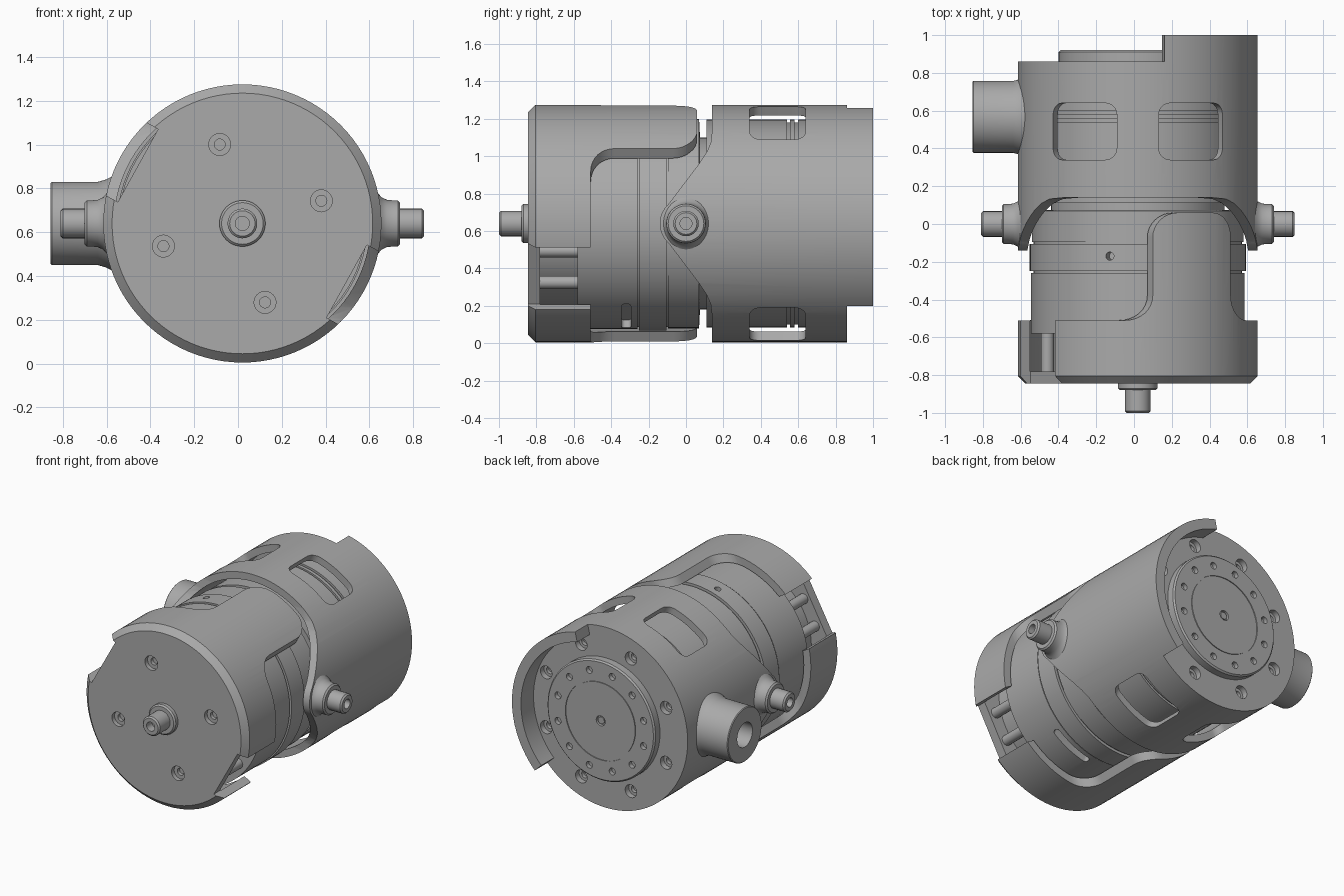
import bpy, bmesh
from math import sin, cos, pi, radians
from mathutils import Matrix, Vector

cube = bpy.data.objects.get("Cube")
if cube:
    bpy.data.objects.remove(cube, do_unlink=True)

metal = bpy.data.materials.new("grey metal")
metal.use_nodes = True
metal.diffuse_color = (0.4, 0.4, 0.4, 1)
metal.node_tree.nodes["Principled BSDF"].inputs["Base Color"].default_value = metal.diffuse_color

CENTRE = Vector((0.02, 0, 0.64))
R = 0.635          # outer shell radius
WALL = 0.585       # inner shell radius
ROLL = 61          # roll of the front shell about the long axis


def matrix(u, v, w):
    return Matrix.Translation(CENTRE) @ Matrix((u, v, w)).transposed().to_4x4()


AXIAL = matrix((1, 0, 0), (0, 0, -1), (0, 1, 0))     # local z runs along the body
SIDE = matrix((0, 1, 0), (0, 0, 1), (1, 0, 0))       # local z runs across it


def radial(deg, y=0.0):
    """Local z points outward at an angle, local y runs along the body."""
    a = radians(deg)
    m = matrix((sin(a), 0, -cos(a)), (0, 1, 0), (cos(a), 0, sin(a)))
    return m @ Matrix.Translation((0, y, 0))


def at_face(deg, rad, y):
    a = radians(deg)
    return Matrix.Translation((rad * cos(a), 0, rad * sin(a))) @ AXIAL @ Matrix.Translation((0, 0, y))


def finish(name, bm, mat):
    bmesh.ops.recalc_face_normals(bm, faces=bm.faces)
    bm.transform(mat)
    mesh = bpy.data.meshes.new(name)
    bm.to_mesh(mesh)
    bm.free()
    mesh.materials.append(metal)
    obj = bpy.data.objects.new(name, mesh)
    bpy.context.collection.objects.link(obj)
    smooth(mesh)
    return obj


def smooth(mesh):
    mesh.shade_smooth()
    mesh.set_sharp_from_angle(angle=radians(28))


def lathe(name, profile, mat, steps=96):
    """Revolve (radius, height) points about local z."""
    bm = bmesh.new()
    vs = [bm.verts.new((r, 0, h)) for r, h in profile]
    for a, b in zip(vs, vs[1:] + vs[:1]):
        if a.co.x > 0 or b.co.x > 0:
            bm.edges.new((a, b))
    bmesh.ops.spin(bm, geom=bm.verts[:] + bm.edges[:], cent=(0, 0, 0),
                   axis=(0, 0, 1), angle=2 * pi, steps=steps)
    bmesh.ops.remove_doubles(bm, verts=bm.verts, dist=1e-5)
    return finish(name, bm, mat)


def drum(r, low, high, mat, steps=24, name="cutter"):
    return lathe(name, [(0, low), (r, low), (r, high), (0, high)], mat, steps)


def prism(points, low, high, mat, name="cutter"):
    bm = bmesh.new()
    face = bm.faces.new([bm.verts.new((x, y, low)) for x, y in points])
    moved = bmesh.ops.extrude_face_region(bm, geom=[face])["geom"]
    bmesh.ops.translate(bm, vec=(0, 0, high - low),
                        verts=[g for g in moved if isinstance(g, bmesh.types.BMVert)])
    return finish(name, bm, mat)


def arc(cx, cy, r, start, end, n=8):
    return [(cx + r * cos(radians(start + (end - start) * i / n)),
             cy + r * sin(radians(start + (end - start) * i / n))) for i in range(n + 1)]


def rounded(w, h, r):
    pts = []
    for sx, sy, a in ((1, 1, 0), (-1, 1, 90), (-1, -1, 180), (1, -1, 270)):
        pts += arc(sx * (w / 2 - r), sy * (h / 2 - r), r, a, a + 90, 6)
    return pts


def flip(points, axis):
    return [(-x, y) if axis == 0 else (x, -y) for x, y in points]


def cut(obj, cutters):
    """Subtract the cutters, bake the result and remove them."""
    for c in cutters:
        mod = obj.modifiers.new("cut", 'BOOLEAN')
        mod.operation, mod.solver, mod.object = 'DIFFERENCE', 'EXACT', c
    bpy.context.view_layer.update()
    baked = bpy.data.meshes.new_from_object(
        obj.evaluated_get(bpy.context.evaluated_depsgraph_get()))
    obj.modifiers.clear()
    obj.data = baked
    smooth(baked)
    for c in cutters:
        bpy.data.objects.remove(c, do_unlink=True)


# Front shell: a cup with two arms reaching backward
front = lathe("front_shell", [(0, -0.845), (0.595, -0.845), (R, -0.805), (R, 0.06),
                              (0.58, 0.06), (0.58, -0.78), (0, -0.78)], AXIAL)
W = 0.236
side = ([(0.9, -0.51)] + arc(W + 0.13, -0.38, 0.13, 270, 180)
        + arc(W - 0.13, -0.07, 0.13, 0, 90) + [(W - 0.13, 0.3), (0.9, 0.3)])
cutters = [prism(p, -1, 1, radial(ROLL)) for p in (side, flip(side, 0))]
notch = [(-0.19, -1), (0.19, -1), (0.19, -0.4), (-0.19, -0.4)]
for turn in (90, 270):
    cutters.append(prism(notch, 0.545, 0.9, radial(ROLL + turn)))
for i in range(4):
    place = at_face(ROLL - 45 + 90 * i, 0.375, -0.845)
    cutters += [drum(0.05, -0.1, 0.03, place), drum(0.025, -0.1, 0.055, place)]
cut(front, cutters)

# Inner body: grooved motor and joint housing
body = lathe("inner_body", [
    (0, -0.58), (0.565, -0.58), (0.565, -0.26), (0.553, -0.26), (0.553, -0.25),
    (0.572, -0.25), (0.572, -0.105), (0.553, -0.105), (0.553, -0.095), (0.56, -0.095),
    (0.56, 0.07), (0.46, 0.075), (0.46, 0.11), (0.555, 0.11), (0.555, 0.54),
    (0.54, 0.54), (0.54, 0.555), (0.555, 0.555), (0.555, 0.58), (0.54, 0.58),
    (0.54, 0.6), (0.555, 0.6), (0.555, 0.79), (0, 0.79)], AXIAL)
cut(body, [drum(0.022, 0.5, 0.7, radial(105, -0.17)),
           prism(rounded(0.3, 0.05, 0.02), 0.5, 0.7, radial(295, -0.32))])
drum(0.45, -0.79, -0.57, AXIAL, 64, "front_core")
for turn in (80, 102, 260, 282):
    drum(0.035, -0.79, -0.57, at_face(ROLL + turn, 0.5, 0), 16, "spacer_post")

# Rear shell: tapered side arms, windows and a partial rear lip
rear = lathe("rear_shell", [(WALL, -0.14), (R, -0.14), (R, 1), (0.565, 1), (0.565, 0.86),
                            (0, 0.86), (0, 0.78), (WALL, 0.78)], AXIAL)
taper = ([(-0.5, 0)] + arc(0, 0, 0.14, 180, 132)
         + [(0.07, 0.32), (0.11, 0.38), (0.132, 0.43), (0.14, 0.5), (0.14, 0.9), (-0.5, 0.9)])
cutters = [prism(p, -1, 1, SIDE) for p in (taper, flip(taper, 1))]
for deg in (62.5, 117.5, 242.5, 297.5):
    cutters.append(prism(rounded(0.38, 0.3, 0.06), 0.45, 0.8, radial(deg, 0.49)))
wedge = [(0, 0)] + [(1.2 * cos(radians(a)), -1.2 * sin(radians(a))) for a in (77, 137, 197, 257, 316)]
cutters.append(prism(wedge, 0.86, 1.1, AXIAL))
for i in range(8):
    place = at_face(22.5 + 45 * i, 0.505, 0.86)
    cutters += [drum(0.045, -0.04, 0.1, place), drum(0.025, -0.065, 0.1, place)]
cut(rear, cutters)

# Rear flange disc with a ring groove and small screw holes
disc = lathe("rear_disc", [(0, 0.85), (0.42, 0.85), (0.42, 0.91), (0.41, 0.92), (0.275, 0.92),
                           (0.275, 0.914), (0.268, 0.914), (0.268, 0.92), (0, 0.92)], AXIAL)
holes = [drum(0.024, 0.89, 1, at_face(15 + 30 * i, 0.345, 0), 16) for i in range(12)]
cut(disc, holes + [drum(0.035, 0.9, 1, AXIAL)])
drum(0.025, 0.88, 0.915, AXIAL, 16, "centre_screw")


# Stepped pins: two pivots on the sides and one on the nose
def pin(name, mat, base, end):
    lathe(name + "_boss", base, mat, 48)
    lathe(name + "_tip", [(0, end - 0.16), (0.068, end - 0.16), (0.068, end - 0.01), (0.058, end),
                          (0.032, end), (0.032, end - 0.06), (0, end - 0.06)], mat, 24)


collar = [(0, 0.6), (0.14, 0.6), (0.14, 0.618), (0.12, 0.635), (0.108, 0.66),
          (0.105, 0.69), (0.105, 0.71), (0.095, 0.72), (0, 0.72)]
pin("left_pivot", radial(0), collar, 0.83)
pin("right_pivot", radial(180), collar, 0.83)
nose = matrix((1, 0, 0), (0, 0, 1), (0, -1, 0))
pin("nose", nose, [(0, 0.83), (0.105, 0.83), (0.105, 0.87), (0.095, 0.88), (0, 0.88)], 1.0)

# Cable pipe on the right side
lathe("cable_pipe", [(0, 0.595), (0.215, 0.595), (0.2, 0.625), (0.19, 0.66), (0.19, 0.87),
                     (0.185, 0.875), (0.085, 0.875), (0.085, 0.7), (0, 0.7)],
      radial(180, 0.567), 64)
